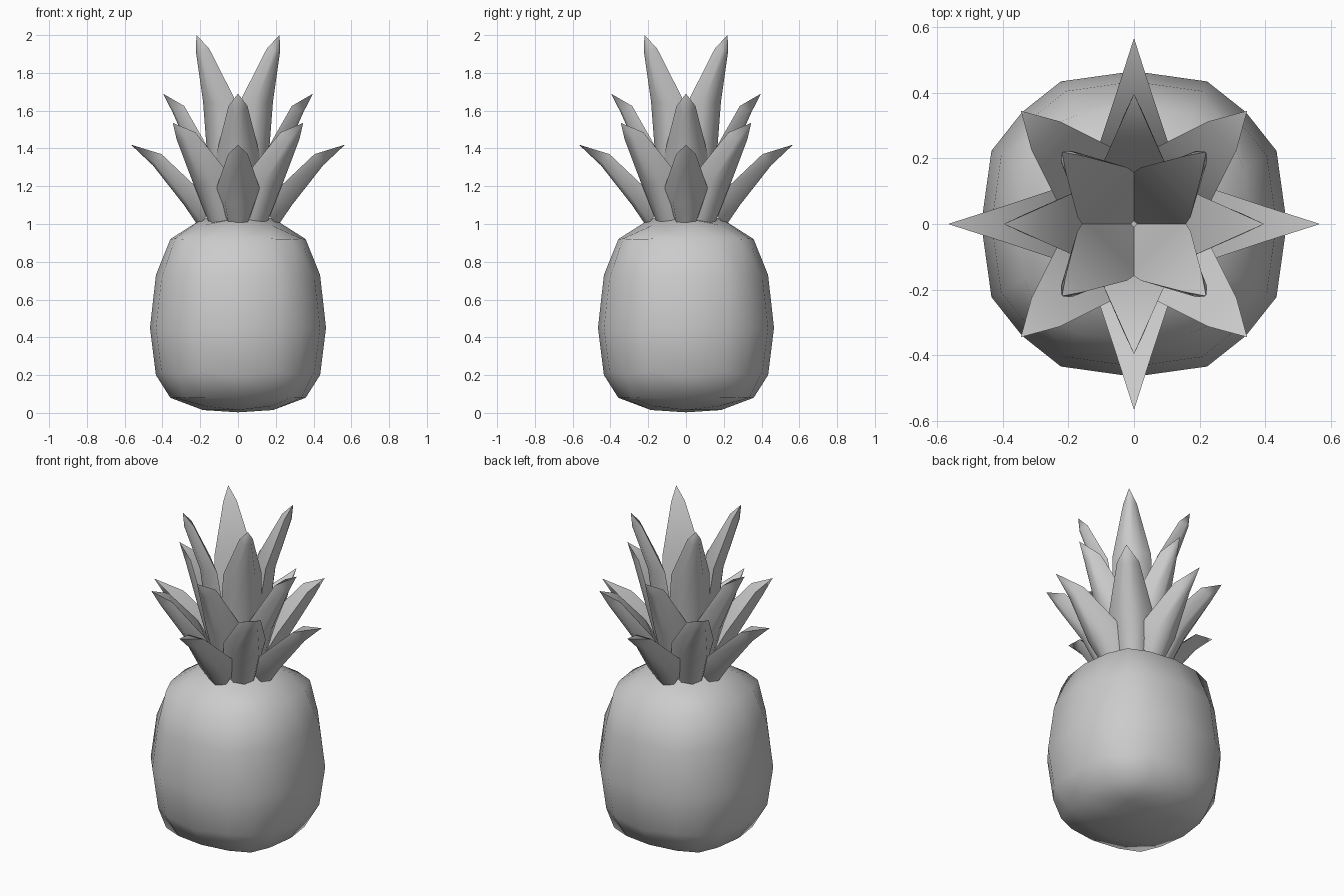
import bpy, bmesh, math
from mathutils import Vector

if "Cube" in bpy.data.objects:
    bpy.data.objects.remove(bpy.data.objects["Cube"])


def finish(bm, name, angle):
    bmesh.ops.recalc_face_normals(bm, faces=bm.faces)
    me = bpy.data.meshes.new(name)
    bm.to_mesh(me)
    bm.free()
    ob = bpy.data.objects.new(name, me)
    bpy.context.collection.objects.link(ob)
    bpy.ops.object.select_all(action='DESELECT')
    ob.select_set(True)
    bpy.context.view_layer.objects.active = ob
    bpy.ops.object.shade_smooth_by_angle(angle=math.radians(angle))
    return ob


def remap(v, src, dst):
    v = min(max(v, src[0]), src[-1])
    for a, b, c, d in zip(src, src[1:], dst, dst[1:]):
        if v <= b:
            return c + (d - c) * (v - a) / (b - a)
    return dst[-1]


# Fruit body: twice-subdivided cube with a stretched, flat-bottomed profile
bpy.ops.mesh.primitive_cube_add(size=2)
cube = bpy.context.object
sub = cube.modifiers.new("round", 'SUBSURF')
sub.levels = 2
sub.use_limit_surface = False
deps = bpy.context.evaluated_depsgraph_get()
bm = bmesh.new()
bm.from_object(cube, deps)
bpy.data.objects.remove(cube)
unit = max(v.co.z for v in bm.verts)
Z_SRC = [-1, -.933, -.732, -.4, 0, .4, .732, .933, 1]
Z_DST = [.003, .015, .08, .2, .45, .73, .92, 1.03, 1.05]
for v in bm.verts:
    n = v.co / unit
    corner = min(abs(n.x), abs(n.y)) > .5
    side = abs(n.z) < .5
    rim = not corner and .6 < abs(n.z) < .78
    for i in (0, 1):
        # Square the sides slightly by spreading the inner columns
        if side and .2 < abs(n[i]) < .5:
            n[i] *= 1.2
        elif rim:
            n[i] *= 1.05
    if corner and abs(n.z) > .5:        # full upper and lower corners
        n.x, n.y, n.z = n.x * 1.06, n.y * 1.06, n.z * 1.26
    elif corner and abs(n.z) > .2:
        n.z *= 1.15
    elif rim and min(abs(n.x), abs(n.y)) > .2:
        n.z *= 1.08
    v.co = Vector((n.x * .466, n.y * .466, remap(n.z, Z_SRC, Z_DST)))
finish(bm, "fruit_body", 80)


def leaf(name, angle, stations, tip):
    """Stations are (radius, height, half width, depth), base to shoulder."""
    bm = bmesh.new()
    ca, sa = math.cos(angle), math.sin(angle)

    def vert(r, t, z):
        return bm.verts.new((r * ca - t * sa, r * sa + t * ca, z))

    first = Vector(stations[0][:2])
    along = (Vector(tip) - first).normalized()
    nr, nz = along.y, -along.x          # outward side of the leaf
    rings = []
    for r, z, w, d in stations:
        rings.append([vert(r + nr * d * k, w * t, z + nz * d * k)
                      for t, k in ((-1, 0), (-.6, .8), (0, 1), (.6, .8), (1, 0))])
    for a, b in zip(rings, rings[1:]):
        for j in range(5):
            k = (j + 1) % 5
            bm.faces.new((a[j], a[k], b[k], b[j]))
    top = vert(tip[0], 0, tip[1])
    for j in range(5):
        bm.faces.new((rings[-1][j], rings[-1][(j + 1) % 5], top))
    bm.faces.new(rings[0])
    finish(bm, name, 60)


# Leaf crown: four rows of four leaves, alternating straight and diagonal
ROWS = [
    ("lower_leaf", 0, [(.13, 1.09, .085, .13), (.215, 1.19, .115, .115),
                       (.405, 1.37, .052, .075)], (.567, 1.42)),
    ("middle_leaf", 45, [(.08, 1.05, .09, .12), (.205, 1.28, .12, .105),
                         (.38, 1.485, .062, .07)], (.488, 1.535)),
    ("upper_leaf", 0, [(.02, 1.03, .09, .12), (.14, 1.37, .115, .10),
                       (.285, 1.625, .05, .07)], (.397, 1.69)),
    ("top_leaf", 45, [(0, 1.02, .09, .12), (.095, 1.40, .115, .09),
                      (.137, 1.67, .107, .08), (.255, 1.93, .038, .05)], (.311, 2.0)),
]
for name, start, stations, tip in ROWS:
    for k in range(4):
        leaf(f"{name}_{k + 1}", math.radians(start + 90 * k), stations, tip)
